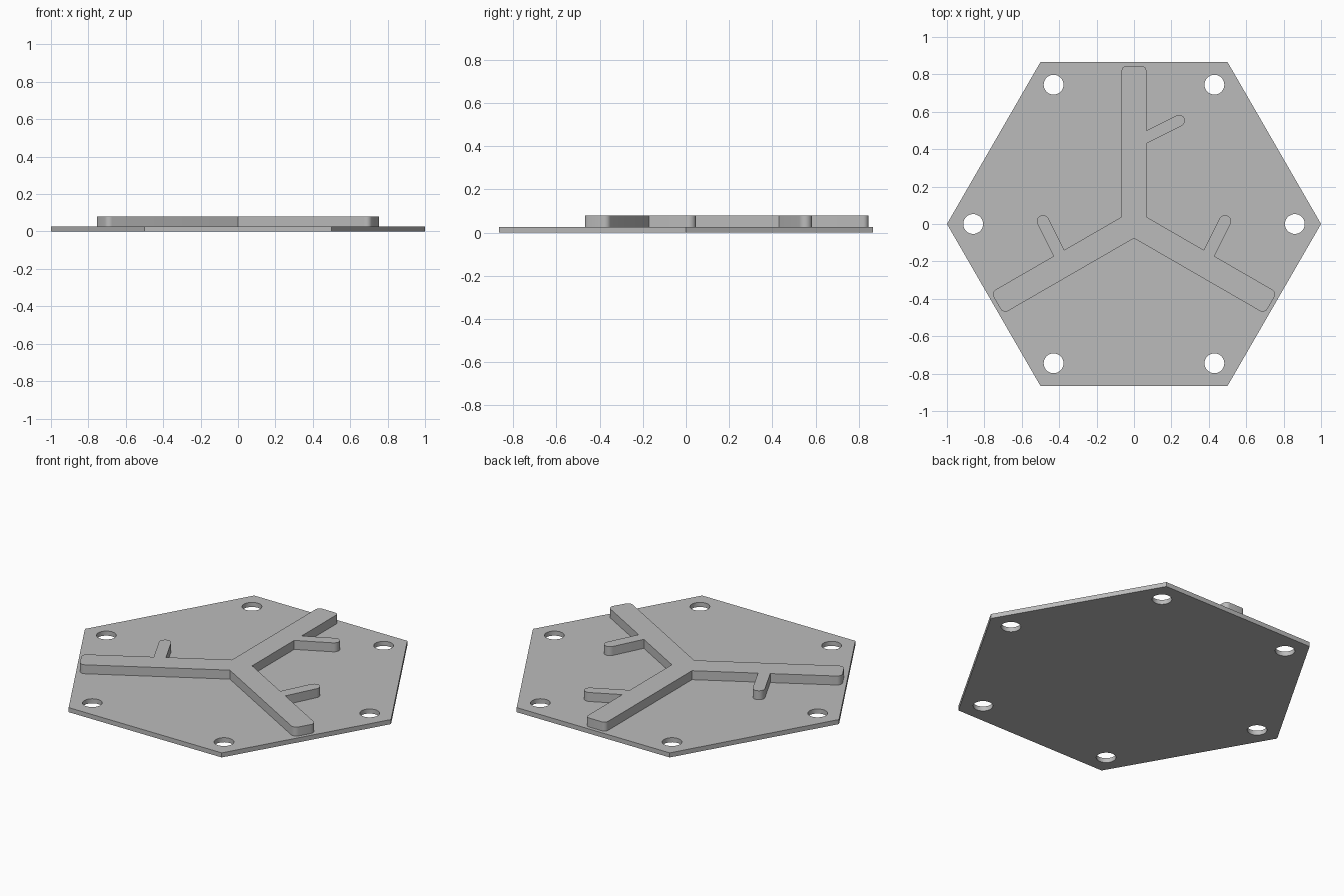
import bpy, bmesh, math
from mathutils import Vector

if "Cube" in bpy.data.objects:
    bpy.data.objects.remove(bpy.data.objects["Cube"])

PLATE_TOP, RIB_TOP = 0.027, 0.08
HALF = 0.066      # half width of each rib arm
ARM = 0.845       # arm length from the centre

grey = bpy.data.materials.new("light_grey")
grey.diffuse_color = (0.5, 0.5, 0.5, 1)
grey.use_nodes = True
grey.node_tree.nodes["Principled BSDF"].inputs["Base Color"].default_value = grey.diffuse_color


def circle(cx, cy, r, n=32):
    return [(cx + r * math.cos(math.tau * i / n), cy + r * math.sin(math.tau * i / n)) for i in range(n)]


def rounded(corners, steps=6):
    """Outline from (x, y, radius) corners; radius 0 keeps the corner sharp."""
    pts = []
    for i, (x, y, r) in enumerate(corners):
        p = Vector((x, y))
        if r == 0:
            pts.append((x, y))
            continue
        a = (Vector(corners[i - 1][:2]) - p).normalized()
        b = (Vector(corners[(i + 1) % len(corners)][:2]) - p).normalized()
        half = a.angle(b) / 2
        c = p + (a + b).normalized() * r / math.sin(half)
        u = p + a * r / math.tan(half) - c
        v = p + b * r / math.tan(half) - c
        for k in range(steps + 1):
            t = k / steps
            q = u.slerp(v, t) if hasattr(u, "slerp") else u.lerp(v, t)
            pts.append(tuple(c + q.normalized() * r))
    return pts


def slab(name, outlines, z0, z1):
    """Filled flat outline (inner loops become holes) extruded from z0 to z1."""
    cu = bpy.data.curves.new(name, 'CURVE')
    cu.dimensions, cu.fill_mode = '2D', 'BOTH'
    cu.extrude = (z1 - z0) / 2
    for loop in outlines:
        sp = cu.splines.new('POLY')
        sp.points.add(len(loop) - 1)
        for pt, (x, y) in zip(sp.points, loop):
            pt.co = (x, y, 0, 1)
        sp.use_cyclic_u = True
    ob = bpy.data.objects.new(name, cu)
    bpy.context.collection.objects.link(ob)
    bpy.ops.object.select_all(action='DESELECT')
    ob.select_set(True)
    bpy.context.view_layer.objects.active = ob
    bpy.ops.object.convert(target='MESH')
    ob = bpy.context.object
    bm = bmesh.new()
    bm.from_mesh(ob.data)
    bmesh.ops.remove_doubles(bm, verts=bm.verts, dist=1e-5)
    bmesh.ops.translate(bm, verts=bm.verts, vec=(0, 0, (z0 + z1) / 2))
    bmesh.ops.recalc_face_normals(bm, faces=bm.faces)
    bm.to_mesh(ob.data)
    bm.free()
    ob.data.materials.clear()
    ob.data.materials.append(grey)
    bpy.ops.object.shade_smooth_by_angle(angle=math.radians(30))
    return ob


# Hexagonal base plate with a hole near each corner
ring = [(math.cos(i * math.pi / 3), math.sin(i * math.pi / 3)) for i in range(6)]
slab("base_plate", [ring] + [circle(0.86 * x, 0.86 * y, 0.053) for x, y in ring], 0, PLATE_TOP)


def twig(start, end, direction, length):
    """Round-tipped side branch between two points on an arm edge."""
    d = Vector(direction).normalized()
    n = Vector((-d.y, d.x))
    a, b = Vector(start), Vector(end)
    w = (b - a).dot(n) / 2
    tip = (a + b) / 2 + d * length
    arc = []
    for k in range(13):
        t = math.pi * k / 12
        arc.append((*(tip - n * w * math.cos(t) + d * abs(w) * math.sin(t)), 0))
    return [(*a, 0)] + arc + [(*b, 0)]


# Three-armed rib outline, counter-clockwise from the lower notch
c, s = math.cos(math.pi / 6), math.sin(math.pi / 6)
low, high = (ARM * c - HALF * s, -ARM * s - HALF * c), (ARM * c + HALF * s, -ARM * s + HALF * c)
inner = HALF * math.tan(math.pi / 6)


def edge_y(x):
    return inner - (x - HALF) * math.tan(math.pi / 6)


side = twig((0.43, edge_y(0.43)), (0.373, edge_y(0.373)), (1, 2), 0.19)
right = [(*low, 0.03), (*high, 0.03)] + side + [(HALF, inner, 0)]
left = [(-x, y, r) for x, y, r in reversed(right)]
top = twig((HALF, 0.43), (HALF, 0.5), (2, 1), 0.195) + [(HALF, ARM, 0.025), (-HALF, ARM, 0.025)]
outline = [(0, -HALF / c, 0)] + right + top + left
slab("branching_rib", [rounded(outline)], PLATE_TOP, RIB_TOP)
